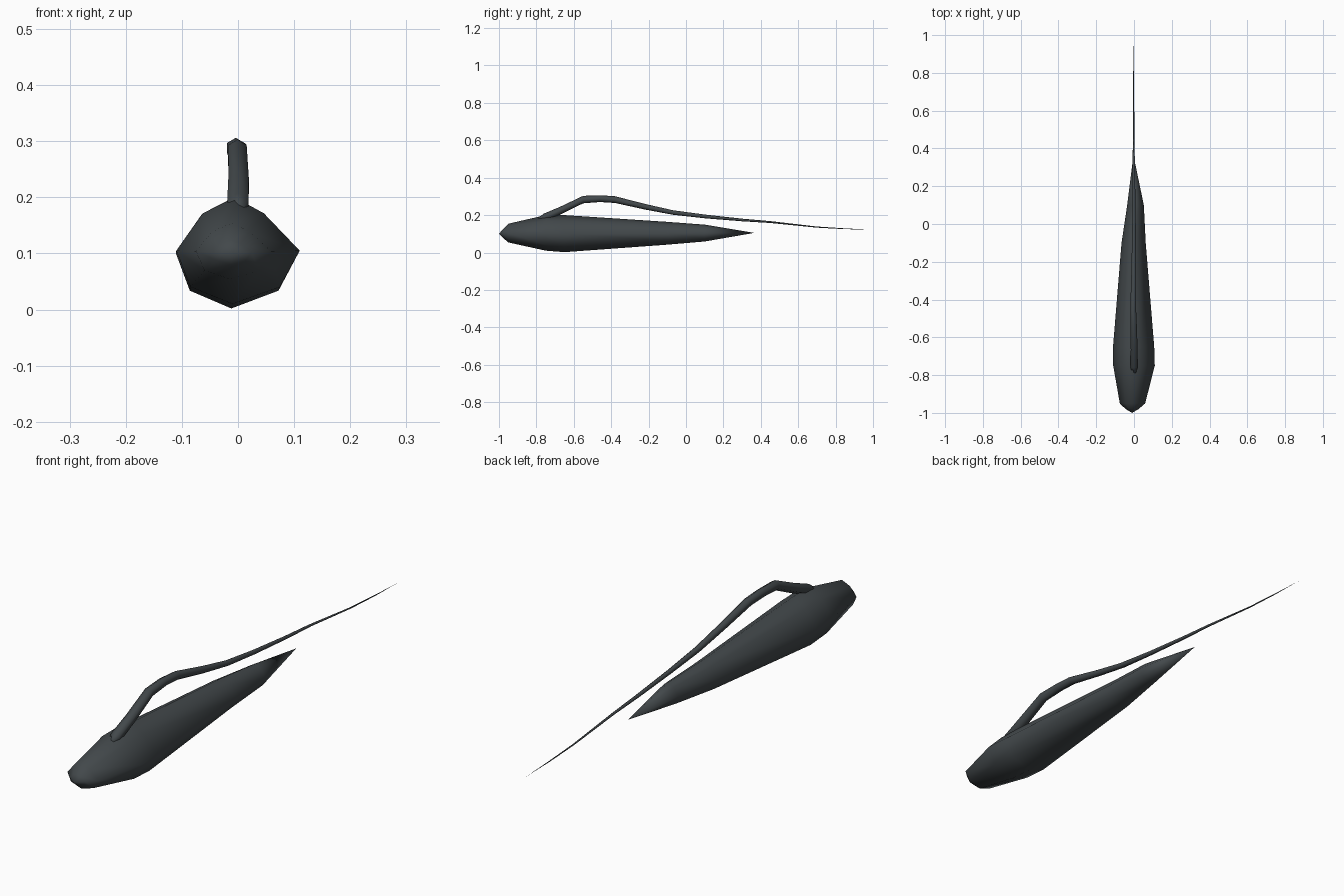
import bpy, bmesh, math

if "Cube" in bpy.data.objects:
    bpy.data.objects.remove(bpy.data.objects["Cube"])


def loft(name, profile, rings, start, end):
    """Skin scaled copies of a profile along y, closed to a point at each end.
    Each ring is (x, y, z, half_width, half_height)."""
    bm = bmesh.new()
    loops = [[bm.verts.new((x + px * rx, y, z + pz * rz)) for px, pz in profile]
             for x, y, z, rx, rz in rings]
    n = len(profile)
    for a, b in zip(loops, loops[1:]):
        for i in range(n):
            j = (i + 1) % n
            bm.faces.new((a[i], a[j], b[j], b[i]))
    for loop, tip in ((loops[0], start), (loops[-1], end)):
        v = bm.verts.new(tip)
        for i in range(n):
            bm.faces.new((loop[i], loop[(i + 1) % n], v))
    bmesh.ops.recalc_face_normals(bm, faces=bm.faces)
    for f in bm.faces:
        f.smooth = True
    mesh = bpy.data.meshes.new(name)
    bm.to_mesh(mesh)
    bm.free()
    obj = bpy.data.objects.new(name, mesh)
    bpy.context.collection.objects.link(obj)
    mat = bpy.data.materials.get("dark_slate") or bpy.data.materials.new("dark_slate")
    mat.diffuse_color = (0.055, 0.065, 0.07, 1)
    mat.use_nodes = True
    mat.node_tree.nodes["Principled BSDF"].inputs["Base Color"].default_value = mat.diffuse_color
    mesh.materials.append(mat)
    return obj


# Tapered body with an irregular eight-sided section
body_section = [(-1, 0), (-.57, .7), (-.05, 1), (.42, .7),
                (1, 0), (.68, -.68), (-.09, -1), (-.77, -.68)]
body_rings = [
    (-.010, -.98, .102, .034, .022),
    (-.008, -.95, .104, .067, .050),
    (0, -.75, .105, .110, .095),
    (-.002, -.65, .101, .109, .099),
    (-.002, -.10, .103, .064, .061),
    (.008, .10, .104, .044, .045),
]
loft("body", body_section, body_rings, (-.01, -1, .10), (-.003, .365, .105))

# Thin arched stem that sweeps back over the body
stem_section = [(math.cos(math.tau * i / 6 + math.pi / 6),
                 math.sin(math.tau * i / 6 + math.pi / 6)) for i in range(6)]
stem_rings = [
    (0, -.76, .186, .022, .022),
    (.001, -.67, .225, .021, .021),
    (-.001, -.55, .283, .019, .020),
    (-.004, -.46, .288, .018, .018),
    (-.003, -.38, .283, .017, .018),
    (-.001, -.22, .245, .014, .015),
    (0, -.07, .214, .012, .012),
    (0, .10, .193, .009, .010),
    (-.001, .30, .174, .007, .007),
    (-.002, .45, .163, .005, .005),
    (-.002, .70, .136, .003, .003),
    (-.002, .85, .127, .002, .002),
]
loft("stem", stem_section, stem_rings, (0, -.82, .165), (-.002, 1, .122))
